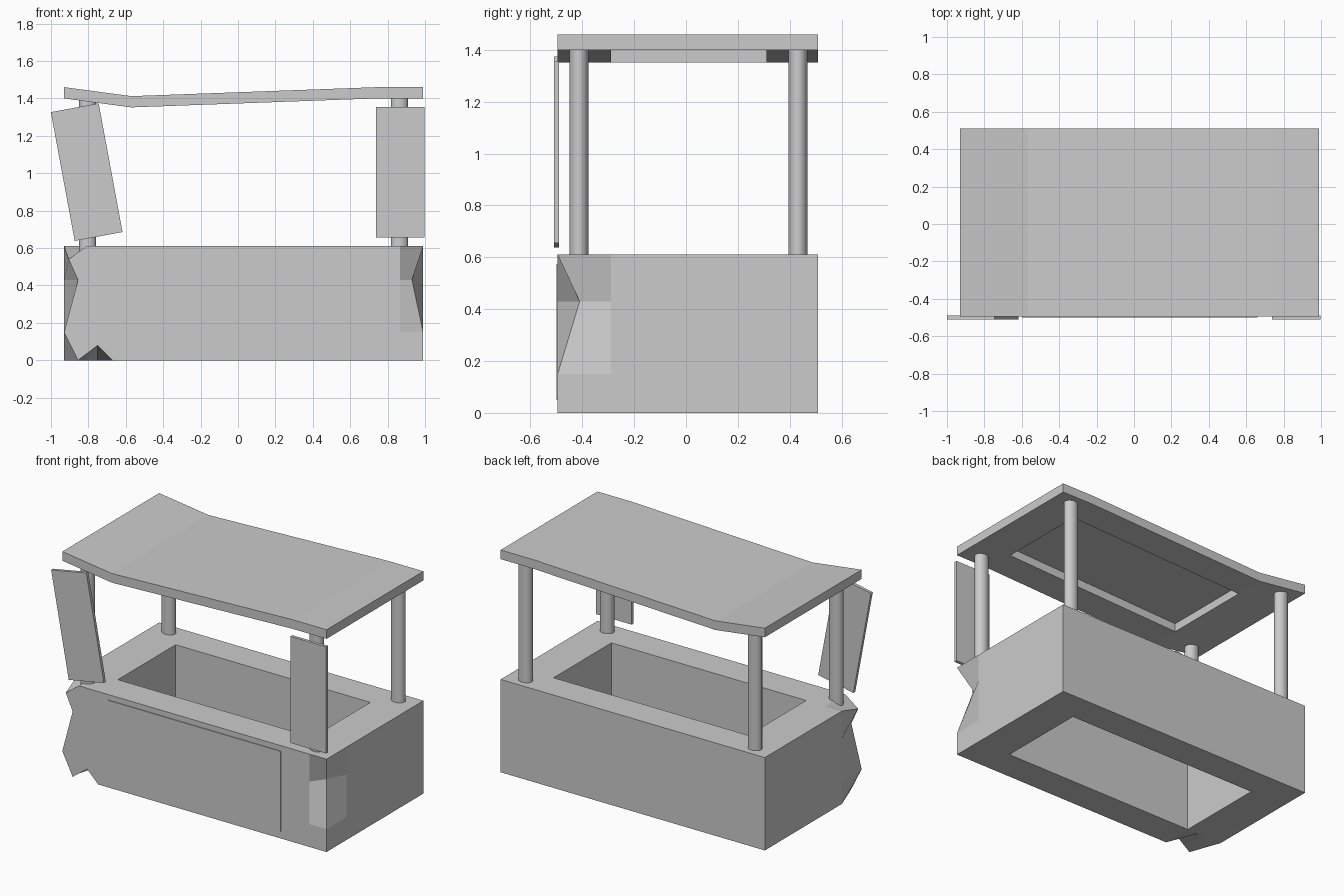
import bpy, bmesh
from math import radians

if "Cube" in bpy.data.objects:
    bpy.data.objects.remove(bpy.data.objects["Cube"])


def add_object(name, bm):
    bmesh.ops.recalc_face_normals(bm, faces=bm.faces)
    mesh = bpy.data.meshes.new(name)
    bm.to_mesh(mesh)
    bm.free()
    obj = bpy.data.objects.new(name, mesh)
    bpy.context.collection.objects.link(obj)
    return obj


def cell_solid(name, xs, ys, zs, solid, moved):
    """Skin of the solid cells in a grid; 'moved' maps grid corners to new places."""
    bm = bmesh.new()
    verts = {}
    size = [len(xs) - 1, len(ys) - 1, len(zs) - 1]

    def vert(key):
        if key not in verts:
            i, j, k = key
            verts[key] = bm.verts.new(moved.get(key, (xs[i], ys[j], zs[k])))
        return verts[key]

    def filled(c):
        return all(0 <= c[a] < size[a] for a in range(3)) and solid(*c)

    for i in range(size[0]):
        for j in range(size[1]):
            for k in range(size[2]):
                cell = (i, j, k)
                if not filled(cell):
                    continue
                for axis in range(3):
                    for side in (0, 1):
                        near = list(cell)
                        near[axis] += 2 * side - 1
                        if filled(near):
                            continue
                        loop = []
                        for a, b in ((0, 0), (1, 0), (1, 1), (0, 1)):
                            key = list(cell)
                            key[axis] += side
                            key[(axis + 1) % 3] += a
                            key[(axis + 2) % 3] += b
                            loop.append(vert(tuple(key)))
                        bm.faces.new(loop if side else loop[::-1])
    return add_object(name, bm)


def box(name, centre, size, tilt=0):
    bm = bmesh.new()
    bmesh.ops.create_cube(bm, size=1)
    bmesh.ops.scale(bm, vec=size, verts=bm.verts)
    obj = add_object(name, bm)
    obj.location = centre
    obj.rotation_euler.y = radians(tilt)
    return obj


YS = [-0.495, -0.29, 0.31, 0.51]

# Counter: open box with chipped and dented front corners
bx = [-0.93, -0.81, -0.75, -0.67, 0.745, 0.865, 0.99]
chips = {
    (0, 0, 3): (-0.905, -0.495, 0.54),
    (0, 0, 2): (-0.855, -0.495, 0.43),
    (0, 0, 0): (-0.855, -0.495, 0.0),
    (1, 0, 0): (-0.81, -0.495, 0.034),
    (2, 0, 0): (-0.75, -0.495, 0.08),
    (6, 0, 2): (0.93, -0.41, 0.43),
}
cell_solid("counter", bx, YS, [0, 0.15, 0.43, 0.61],
           lambda i, j, k: not (i == 3 and j == 1), chips)

# Raised front panel
box("front_panel", (0.03, -0.495, 0.312), (1.26, 0.01, 0.525))

# Sagging roof with a recess underneath
rx = [-0.93, -0.57, 0.74, 0.99]
rz = [1.40, 1.455, 1.46]
sag = {(1, j, k): (rx[1], YS[j], rz[k] - 0.048) for j in range(4) for k in range(3)}
cell_solid("roof", rx, YS, rz,
           lambda i, j, k: not (i == 1 and j == 1 and k == 0), sag)

# Four posts
for side, x in (("left", -0.804), ("right", 0.863)):
    for end, y in (("front", -0.413), ("back", 0.432)):
        bpy.ops.mesh.primitive_cylinder_add(vertices=32, radius=1, depth=1,
                                            location=(x, y, 0.99))
        post = bpy.context.object
        post.name = f"{end}_{side}_post"
        post.scale = (0.046, 0.037, 0.83)
        bpy.ops.object.transform_apply(location=False, rotation=False, scale=True)
        bpy.ops.object.shade_smooth_by_angle()

# Sign boards on the front posts, the left one hanging crooked
box("right_board", (0.868, -0.5, 1.005), (0.26, 0.02, 0.70))
box("left_board", (-0.809, -0.5, 1.006), (0.26, 0.02, 0.70), -10.5)
